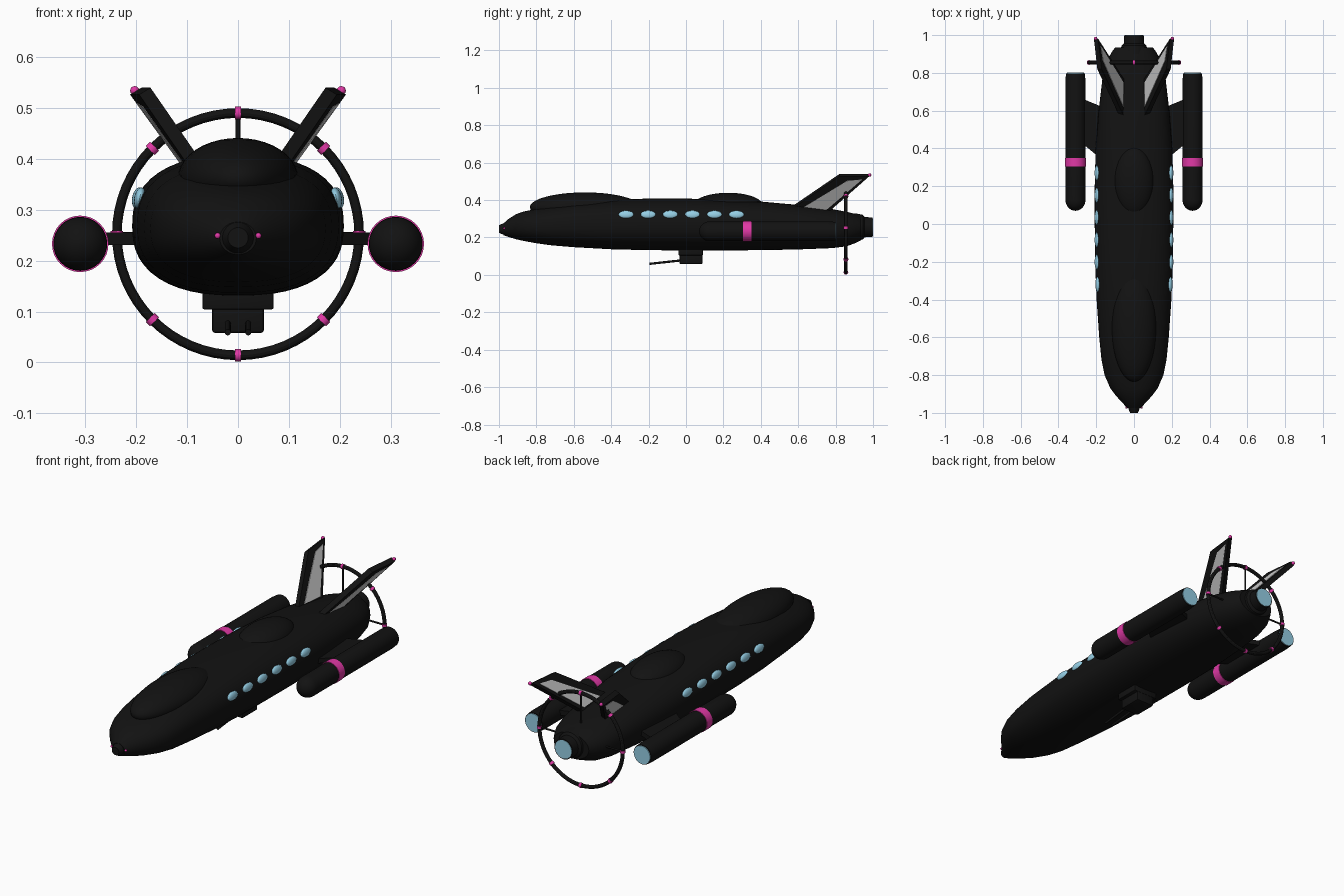
import bpy, bmesh
from math import sin, cos, pi, radians
from mathutils import Vector

if "Cube" in bpy.data.objects:
    bpy.data.objects.remove(bpy.data.objects["Cube"])


def material(name, rgb):
    m = bpy.data.materials.new(name)
    m.diffuse_color = (*rgb, 1)
    m.use_nodes = True
    m.node_tree.nodes["Principled BSDF"].inputs["Base Color"].default_value = m.diffuse_color
    return m


BLACK = material("black", (0.006, 0.006, 0.006))
PINK = material("pink", (0.75, 0.04, 0.38))
BLUE = material("light_blue", (0.3, 0.62, 0.78))


def finish(name, bm, mat=None, smooth=True):
    bmesh.ops.recalc_face_normals(bm, faces=bm.faces)
    me = bpy.data.meshes.new(name)
    bm.to_mesh(me)
    bm.free()
    ob = bpy.data.objects.new(name, me)
    bpy.context.collection.objects.link(ob)
    if mat:
        me.materials.append(mat)
    if smooth:
        bpy.ops.object.select_all(action='DESELECT')
        ob.select_set(True)
        bpy.context.view_layer.objects.active = ob
        bpy.ops.object.shade_smooth_by_angle(angle=radians(35))
    return ob


def loft(name, loops, mat):
    bm = bmesh.new()
    rings = [[bm.verts.new(p) for p in lp] for lp in loops]
    n = len(rings[0])
    for a, b in zip(rings, rings[1:]):
        for i in range(n):
            bm.faces.new((a[i], a[(i + 1) % n], b[(i + 1) % n], b[i]))
    bm.faces.new(rings[0])
    bm.faces.new(rings[-1])
    return finish(name, bm, mat)


def lathe(name, profile, x, z, mat, n=32):
    """Profile of (y, radius) turned about an axis along y."""
    return loft(name, [[(x + r * cos(2 * pi * i / n), y, z + r * sin(2 * pi * i / n))
                        for i in range(n)] for y, r in profile], mat)


def rod(name, a, b, r, mat, n=12):
    a, b = Vector(a), Vector(b)
    q = (b - a).to_track_quat('Z', 'Y')
    return loft(name, [[c + q @ Vector((r * cos(2 * pi * i / n), r * sin(2 * pi * i / n), 0))
                        for i in range(n)] for c in (a, b)], mat)


def ellipsoid(name, loc, size, mat, tilt=0, seg=32):
    bm = bmesh.new()
    bmesh.ops.create_uvsphere(bm, u_segments=seg, v_segments=seg // 2, radius=1)
    bmesh.ops.scale(bm, vec=size, verts=bm.verts)
    ob = finish(name, bm, mat)
    ob.location = loc
    ob.rotation_euler.y = tilt
    return ob


def box(name, lo, hi, mat, bevel=0.006):
    bm = bmesh.new()
    bmesh.ops.create_cube(bm, size=1)
    lo, hi = Vector(lo), Vector(hi)
    bmesh.ops.scale(bm, vec=hi - lo, verts=bm.verts)
    bmesh.ops.translate(bm, vec=(lo + hi) / 2, verts=bm.verts)
    bmesh.ops.bevel(bm, geom=bm.edges[:], offset=bevel, segments=2, affect='EDGES', profile=0.5)
    return finish(name, bm, mat)


def slab(name, corners, thick, mat):
    """Flat quad thickened evenly about its own plane."""
    c = [Vector(p) for p in corners]
    nrm = (c[2] - c[0]).cross(c[3] - c[1]).normalized() * thick / 2
    bm = bmesh.new()
    a = [bm.verts.new(p + nrm) for p in c]
    b = [bm.verts.new(p - nrm) for p in c]
    bm.faces.new(a)
    bm.faces.new(b)
    for i in range(4):
        j = (i + 1) % 4
        bm.faces.new((a[i], a[j], b[j], b[i]))
    return finish(name, bm, mat, smooth=False)


# Fuselage: y, half width, bottom, top, superellipse exponent
stations = [(-0.975, 0.036, 0.212, 0.276, 2), (-0.95, 0.058, 0.203, 0.298, 2),
            (-0.91, 0.095, 0.191, 0.324, 2.1), (-0.87, 0.125, 0.182, 0.338, 2.2),
            (-0.8, 0.156, 0.169, 0.353, 2.3), (-0.72, 0.172, 0.158, 0.368, 2.4),
            (-0.6, 0.184, 0.148, 0.387, 2.4), (-0.4, 0.198, 0.137, 0.402, 2.4),
            (-0.2, 0.206, 0.132, 0.408, 2.4), (0, 0.208, 0.131, 0.408, 2.4),
            (0.2, 0.208, 0.131, 0.402, 2.4), (0.4, 0.203, 0.132, 0.392, 2.4),
            (0.6, 0.187, 0.136, 0.374, 2.4), (0.78, 0.166, 0.143, 0.352, 2.3),
            (0.86, 0.145, 0.153, 0.337, 2.2), (0.91, 0.118, 0.172, 0.324, 2.1),
            (0.935, 0.1, 0.185, 0.315, 2)]


def section(y, w, lo, hi, e, n=48):
    pts = []
    for i in range(n):
        c, s = cos(2 * pi * i / n), sin(2 * pi * i / n)
        px = abs(c) ** (2 / e) * (1 if c > 0 else -1)
        pz = abs(s) ** (2 / e) * (1 if s > 0 else -1)
        pts.append((w * px, y, (lo + hi) / 2 + (hi - lo) / 2 * pz))
    return pts


loft("fuselage", [section(*s) for s in stations], BLACK)
lathe("nose_cap", [(-1, 0.02), (-0.99, 0.025), (-0.96, 0.036)], 0, 0.245, BLACK)
lathe("main_nozzle", [(0.9, 0.075), (0.945, 0.066), (0.955, 0.054), (0.998, 0.052)], 0, 0.255, BLACK)
lathe("main_exhaust", [(0.99, 0.047), (1.0, 0.047)], 0, 0.255, BLUE)

# Dorsal canopies
ellipsoid("front_canopy", (0, -0.54, 0.362), (0.118, 0.295, 0.079), BLACK, seg=40)
ellipsoid("rear_canopy", (0, 0.225, 0.372), (0.105, 0.185, 0.067), BLACK, seg=40)

# Belly turret with twin barrels
box("turret_mount", (-0.07, -0.04, 0.104), (0.07, 0.09, 0.15), BLACK, 0.004)
box("turret", (-0.051, -0.035, 0.058), (0.051, 0.088, 0.115), BLACK)
for x in (-0.02, 0.02):
    rod("turret_barrel", (x, -0.195, 0.059), (x, -0.02, 0.078), 0.006, BLACK)

# Tail ring with lights and struts
RY, RZ, RR = 0.855, 0.252, 0.238
bpy.ops.mesh.primitive_torus_add(location=(0, RY, RZ), rotation=(pi / 2, 0, 0), major_radius=RR,
                                 minor_radius=0.0095, major_segments=64, minor_segments=12)
ring = bpy.context.object
ring.name = "tail_ring"
ring.data.materials.append(BLACK)
bpy.ops.object.shade_smooth_by_angle()
for k in range(8):
    a = k * pi / 4
    c = Vector((RR * cos(a), RY, RZ + RR * sin(a)))
    t = Vector((-sin(a), 0, cos(a))) * 0.006
    rod("ring_light", c - t, c + t, 0.0125, PINK)
for a in (0, pi / 2, pi):
    d = Vector((cos(a), 0, sin(a)))
    o = Vector((0, RY, RZ))
    rod("ring_strut", o + d * 0.07, o + d * RR, 0.0045, BLACK)

for s in (-1, 1):
    # Engine pod, band, exhaust and pylon
    r = 0.053
    dome = [(0.127 - 0.057 * cos(t * pi / 14), max(0.002, r * sin(t * pi / 14))) for t in range(8)]
    lathe("engine_pod", dome + [(0.3, r), (0.76, r), (0.798, 0.05)], s * 0.31, 0.233, BLACK)
    lathe("pod_band", [(0.305, 0.0555), (0.35, 0.0555)], s * 0.31, 0.233, PINK)
    lathe("pod_exhaust", [(0.79, 0.046), (0.802, 0.046)], s * 0.31, 0.233, BLUE)
    slab("pod_pylon", [(s * 0.12, 0.30, 0.243), (s * 0.29, 0.44, 0.243),
                       (s * 0.29, 0.67, 0.243), (s * 0.12, 0.60, 0.243)], 0.025, BLACK)

    # Canted tail fin with pale inset panels on both sides
    fin = [Vector(p) for p in ((s * 0.06, 0.56, 0.355), (s * 0.183, 0.82, 0.533),
                               (s * 0.201, 0.98, 0.533), (s * 0.06, 0.76, 0.34))]
    slab("tail_fin", fin, 0.026, BLACK)

    def on_fin(u, v):
        return fin[0].lerp(fin[3], u).lerp(fin[1].lerp(fin[2], u), v)
    slab("fin_panel", [on_fin(0.22, 0.06), on_fin(0.45, 0.88),
                       on_fin(0.88, 0.92), on_fin(0.88, 0.06)], 0.030, None)
    ellipsoid("fin_tip_light", (s * 0.203, 0.982, 0.534), (0.009,) * 3, PINK, seg=16)
    ellipsoid("nose_light", (s * 0.04, -0.972, 0.249), (0.006,) * 3, PINK, seg=12)

    # Portholes
    for k in range(6):
        y = -0.32 + 0.118 * k
        ellipsoid("porthole", (s * (0.197 if k else 0.193), y, 0.323), (0.011, 0.04, 0.021),
                  BLUE, tilt=-s * 0.2, seg=24)
